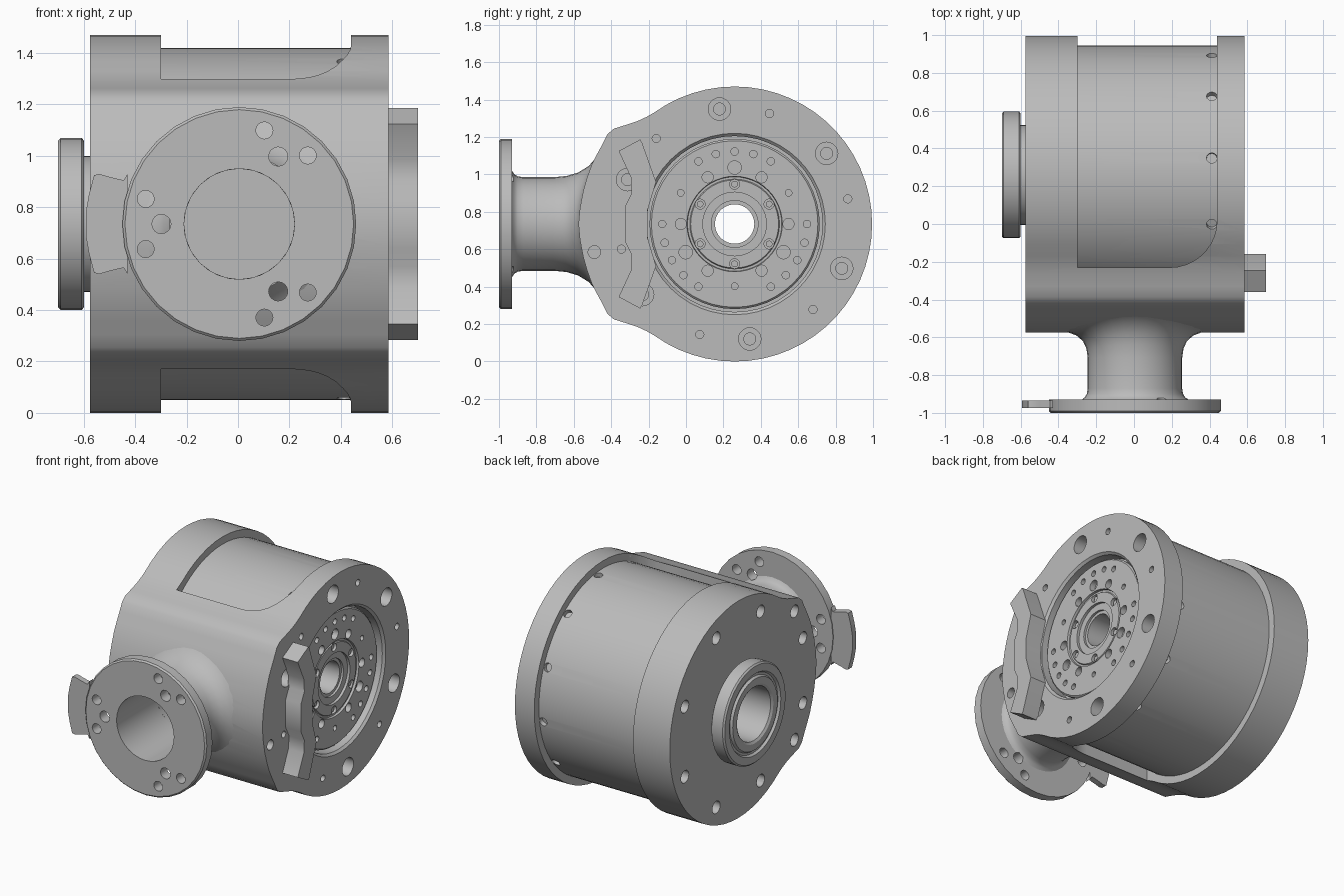
import bpy, bmesh
from math import sin, cos, pi, radians
from mathutils import Vector

cube = bpy.data.objects.get("Cube")
if cube:
    bpy.data.objects.remove(cube)

metal = bpy.data.materials.new("grey_metal")
metal.use_nodes = True
GREY = (0.5, 0.5, 0.5, 1)
metal.diffuse_color = GREY
metal.node_tree.nodes["Principled BSDF"].inputs["Base Color"].default_value = GREY

X, Y = Vector((1, 0, 0)), Vector((0, 1, 0))
CY, CZ, R = 0.26, 0.735, 0.735          # main axis and housing radius
AXIS = Vector((0, CY, CZ))
NECK = Vector((0.005, 0, CZ))


def finish(name, bm):
    bmesh.ops.recalc_face_normals(bm, faces=bm.faces)
    me = bpy.data.meshes.new(name)
    bm.to_mesh(me)
    bm.free()
    me.materials.append(metal)
    ob = bpy.data.objects.new(name, me)
    bpy.context.scene.collection.objects.link(ob)
    return ob


def add_lathe(bm, profile, origin, axis, segs=24, ring=False):
    """Turn (distance along axis, radius) pairs around an axis."""
    rot = Vector((0, 0, 1)).rotation_difference(axis)
    rows = []
    for t, r in profile:
        rows.append([bm.verts.new(origin + rot @ Vector(
            (r * cos(2 * pi * i / segs), r * sin(2 * pi * i / segs), t))) for i in range(segs)])
    pairs = list(zip(rows, rows[1:]))
    if ring:
        pairs.append((rows[-1], rows[0]))
    else:
        bm.faces.new(rows[0])
        bm.faces.new(rows[-1])
    for a, b in pairs:
        for i in range(segs):
            j = (i + 1) % segs
            bm.faces.new((a[i], a[j], b[j], b[i]))


def lathe(name, profile, origin, axis, segs=24, ring=False):
    bm = bmesh.new()
    add_lathe(bm, profile, origin, axis, segs, ring)
    return finish(name, bm)


def prism(name, pts, axis, lo, hi):
    """Extrude a flat outline along coordinate axis 0, 1 or 2."""
    def place(p, h):
        c = list(p)
        c.insert(axis, h)
        return c
    bm = bmesh.new()
    a = [bm.verts.new(place(p, lo)) for p in pts]
    b = [bm.verts.new(place(p, hi)) for p in pts]
    bm.faces.new(a)
    bm.faces.new(b)
    for i in range(len(a)):
        j = (i + 1) % len(a)
        bm.faces.new((a[i], a[j], b[j], b[i]))
    return finish(name, bm)


def cut(ob, cutter):
    """Subtract the cutter, bake the result and drop the cutter."""
    cutter.hide_render = True
    mod = ob.modifiers.new("cut", 'BOOLEAN')
    mod.operation, mod.solver, mod.object = 'DIFFERENCE', 'EXACT', cutter
    deps = bpy.context.evaluated_depsgraph_get()
    me = bpy.data.meshes.new_from_object(ob.evaluated_get(deps))
    ob.modifiers.clear()
    ob.data = me
    bpy.data.objects.remove(cutter)


def on_face(r, deg):
    a = radians(deg)
    return AXIS + Vector((0, r * cos(a), r * sin(a)))


def mirrored(pts):
    return pts + [(a, 2 * CZ - b) for a, b in reversed(pts) if abs(b - CZ) > 0.001]


# Housing: round body with a lobe towards the neck
arc = [(CY + R * cos(radians(a)), CZ + R * sin(radians(a))) for a in range(0, 127, 6)]
lobe = [(-.21, 1.308), (-.26, 1.285), (-.33, 1.262), (-.385, 1.245), (-.42, 1.215),
        (-.445, 1.165), (-.475, 1.11), (-.505, 1.05), (-.53, .98), (-.55, .91),
        (-.567, .82), (-.575, CZ)]
housing = prism("housing", mirrored(arc + lobe), 0, -.575, .585)

# Waist recess that leaves a slimmer drum
corner = [(.19 + .25 * sin(radians(a)), .02 - .25 * cos(radians(a))) for a in range(0, 91, 10)]
recess = prism("recess_cutter", [(-.3, 1.1), (-.3, -.23)] + corner + [(.44, 1.1)], 2, -.1, 1.6)
cut(recess, lathe("drum_cutter", [(-.5, .685), (.52, .685)], AXIS, X, 72))
cut(housing, recess)

# Main bore, neck bore
cut(housing, lathe("main_bore_cutter", [(-.8, .18), (.3, .18), (.3, .105), (.485, .105),
                                        (.485, .47), (.57, .47), (.6, .5)], AXIS, X, 48))
cut(housing, lathe("neck_bore_cutter", [(-1.1, .215), (-.42, .215)], NECK, Y))

# Bolt holes in both end faces and around the drum
bm = bmesh.new()
for k in range(6):
    add_lathe(bm, [(.3, .032), (.5, .032), (.5, .06), (.7, .06)], on_face(.62, 37.5 + 60 * k), X, 20)
    add_lathe(bm, [(.5, .022), (.7, .022)], on_face(.62, 12.5 + 60 * k), X, 12)
add_lathe(bm, [(.5, .034), (.7, .034)], Vector((0, -.49, .585)), X, 16)
for k in range(8):
    a = 22.5 + 45 * k
    if abs(a - 180) > 30:
        add_lathe(bm, [(-.7, .042), (-.45, .042)], on_face(.62, a), X, 16)
for side in (-1, 1):
    for y, dz in ((-.34, .435), (-.43, .22)):
        add_lathe(bm, [(-.7, .042), (-.45, .042)], Vector((0, y, CZ + side * dz)), X, 16)
cut(housing, finish("face_hole_cutter", bm))
bm = bmesh.new()
for k in range(12):
    a = radians(22.5 + 30 * k)
    if cos(a) > -.6:
        add_lathe(bm, [(.655, .028), (.72, .028)], AXIS + X * .412,
                  Vector((0, cos(a), sin(a))), 12)
cut(housing, finish("drum_hole_cutter", bm))

# Output disc inside the recess, with stepped hub
disc = lathe("output_disc", [(.48, .105), (.48, .455), (.535, .455), (.545, .445), (.545, .255),
                             (.53, .252), (.53, .24), (.538, .235), (.538, .17), (.52, .17),
                             (.52, .125), (.505, .125), (.505, .105)], AXIS, X, 48, True)
bm = bmesh.new()


def disc_hole(r, deg, rad, floor=.505):
    add_lathe(bm, [(floor, rad), (.6, rad)], on_face(r, deg), X, 14)


for k in range(6):
    disc_hole(.288, 60 * k, .03)
    disc_hole(.213, 30 + 60 * k, .027)
for k in range(3):
    base = 90 + 120 * k
    disc_hole(.302, base, .036)
    disc_hole(.333, base + 60, .018)
    for off in (-30, -15, 0, 15, 30):
        disc_hole(.387, base + off, .02)
cut(disc, finish("disc_hole_cutter", bm))

# Screw heads in the hub
bm = bmesh.new()
for k in range(6):
    add_lathe(bm, [(.5, .018), (.525, .018)], on_face(.213, 30 + 60 * k), X, 12)
finish("hub_screws", bm)

# Rear spigot
lathe("rear_spigot", [(-.56, .18), (-.56, .265), (-.6, .265), (-.6, .325), (-.608, .335),
                      (-.69, .335), (-.7, .325), (-.7, .275), (-.685, .265), (-.685, .25),
                      (-.7, .24), (-.7, .195), (-.69, .18)], AXIS, X, 40, True)

# Guard plate on the output face
prism("guard_plate", mirrored([(-.16, .96), (-.235, 1.17), (-.245, 1.187), (-.36, 1.125),
                               (-.295, .985), (-.29, .9), (-.325, .83), (-.325, CZ)])
      + [(-.16, .51), (-.205, .66), (-.205, .81)], 0, .58, .7)

# Neck with mounting flange, flared to meet the curved housing
neck = lathe("neck_flange", [(-1, .215), (-1, .445), (-.99, .455), (-.93, .455), (-.93, .285),
                             (-.918, .266), (-.9, .255), (-.87, .25), (-.71, .25), (-.66, .257),
                             (-.62, .275), (-.59, .31), (-.575, .35), (-.568, .39), (-.5, .38),
                             (-.5, .215)], NECK, Y, 32, True)
for v in neck.data.vertices:
    blend = min(1, max(0, (v.co.y + .72) / .13))
    v.co.y += blend * .73 * (v.co.z - CZ) ** 2
bm = bmesh.new()
for k in range(3):
    for r, off, rad in ((.303, 0, .037), (.377, 15, .033), (.377, -15, .033)):
        a = radians(60 + 120 * k + off)
        add_lathe(bm, [(-1.1, rad), (-.922, rad)], NECK + Vector((r * cos(a), 0, r * sin(a))), Y, 16)
cut(neck, finish("flange_hole_cutter", bm))

# Side tab on the mounting flange
prism("flange_tab", mirrored([(-.43, .93), (-.445, .905), (-.5, .918), (-.54, .93),
                              (-.56, .925), (-.58, .85), (-.592, .78), (-.592, CZ)]),
      1, -.975, -.935)

# Smooth shading with sharp edges kept
for ob in bpy.context.scene.collection.objects:
    if ob.type == 'MESH':
        bm = bmesh.new()
        bm.from_mesh(ob.data)
        for f in bm.faces:
            f.smooth = True
        for e in bm.edges:
            e.smooth = len(e.link_faces) == 2 and e.calc_face_angle(0) < radians(31)
        bm.to_mesh(ob.data)
        bm.free()
